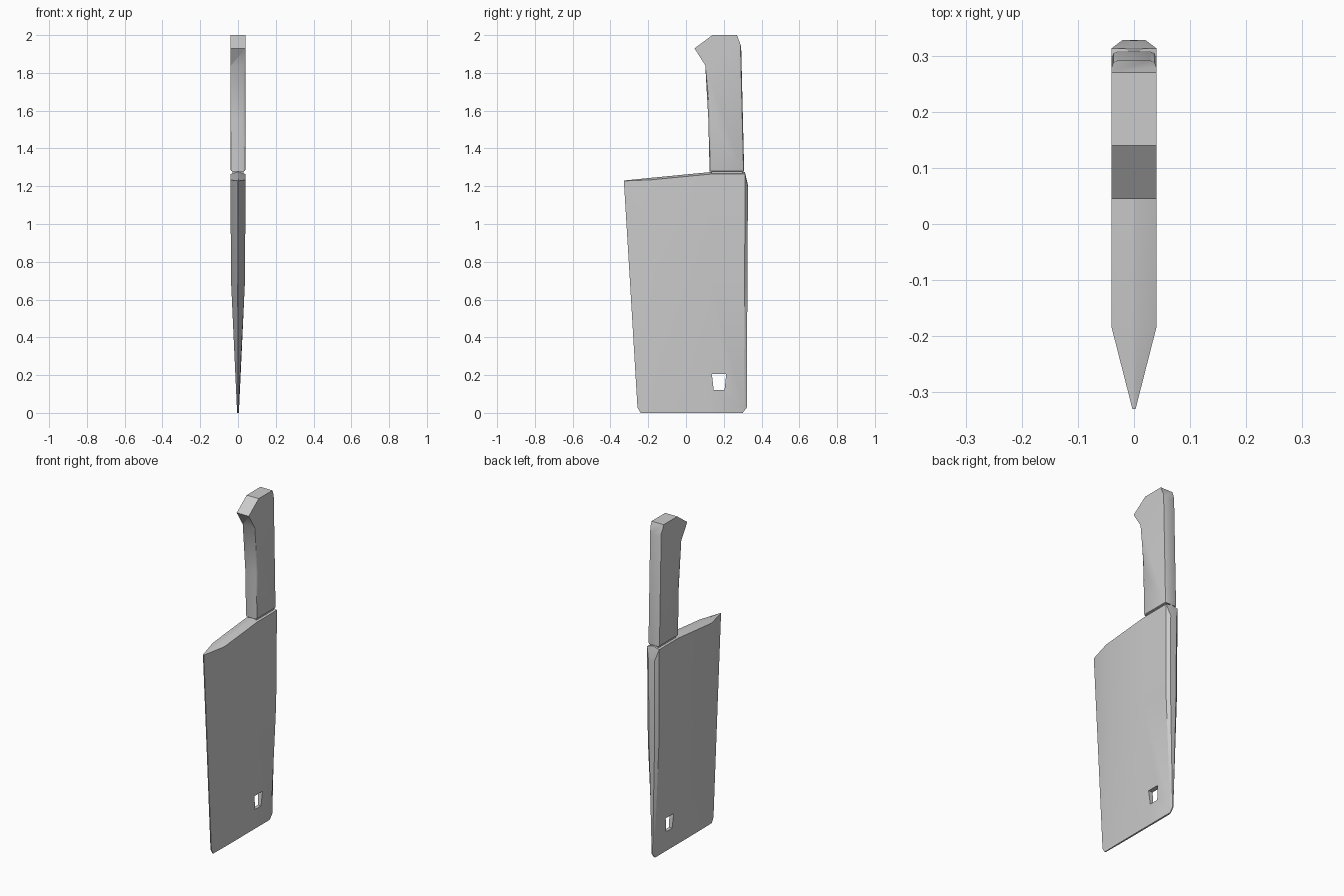
import bpy, bmesh

if "Cube" in bpy.data.objects:
    bpy.data.objects.remove(bpy.data.objects["Cube"])


def finish(name, bm):
    bmesh.ops.recalc_face_normals(bm, faces=bm.faces[:])
    mesh = bpy.data.meshes.new(name)
    bm.to_mesh(mesh)
    bm.free()
    obj = bpy.data.objects.new(name, mesh)
    bpy.context.collection.objects.link(obj)
    return obj


def slab(bm, profile, half):
    """Extrude a (y, z) outline symmetrically along x."""
    face = bm.faces.new([bm.verts.new((-half, y, z)) for y, z in profile])
    new = bmesh.ops.extrude_face_region(bm, geom=[face])["geom"]
    bmesh.ops.translate(bm, vec=(2 * half, 0, 0),
                        verts=[v for v in new if isinstance(v, bmesh.types.BMVert)])


def smooth(obj, angle):
    bpy.ops.object.select_all(action='DESELECT')
    obj.select_set(True)
    bpy.context.view_layer.objects.active = obj
    bpy.ops.object.shade_smooth_by_angle(angle=angle)


# Blade: rings from tip to heel; edge y, back y, half thickness, heights per column
rows = [
    (-0.240, 0.300, 0.005, [0.0] * 5),
    (-0.257, 0.322, 0.006, [0.028] * 5),
    (-0.297, 0.325, 0.037, [0.70] * 5),
    (-0.329, 0.328, 0.040, [1.228, 1.234, 1.264, 1.264, 1.195]),
    (-0.330, 0.327, 0.003, [1.230, 1.2445, 1.275, 1.275, 1.21]),
]
bm = bmesh.new()
rings = []
for edge, back, t, zs in rows:
    ys = [edge, edge + 0.145, 0.13, back - 0.015, back]
    xs = [min(0.003, t * 0.6), t, t, t, max(t * 0.5, 0.003)]
    pts = list(zip(xs, ys, zs))
    pts += [(-x, y, z) for x, y, z in reversed(pts)]
    rings.append([bm.verts.new(p) for p in pts])
for a, b in zip(rings, rings[1:]):
    for i in range(10):
        j = (i + 1) % 10
        bm.faces.new((a[i], a[j], b[j], b[i]))
for ring in (rings[0], rings[-1]):
    for i in range(4):
        bm.faces.new((ring[i], ring[i + 1], ring[8 - i], ring[9 - i]))
blade = finish("blade", bm)

# Hanging hole through the blade
bm = bmesh.new()
slab(bm, [(0.147, 0.12), (0.204, 0.12), (0.213, 0.205), (0.137, 0.205)], 0.1)
cutter = finish("hole_cutter", bm)
cutter.hide_render = True
cut = blade.modifiers.new("hole", 'BOOLEAN')
cut.object = cutter
cut.operation = 'DIFFERENCE'
cut.solver = 'EXACT'
bpy.context.view_layer.objects.active = blade
bpy.ops.object.modifier_apply(modifier=cut.name)
bpy.data.objects.remove(cutter)
smooth(blade, 0.5)

# Neck joining blade and handle
bm = bmesh.new()
slab(bm, [(0.135, 1.25), (0.30, 1.25), (0.30, 1.30), (0.135, 1.30)], 0.028)
finish("neck", bm)

# Handle with hooked end, chamfered along the back and the foot
outline = [(0.125, 1.278), (0.308, 1.278), (0.292, 1.94), (0.27, 2.0),
           (0.14, 2.0), (0.045, 1.93), (0.102, 1.84), (0.118, 1.56)]
bm = bmesh.new()
slab(bm, outline, 0.04)
soft = [e for e in bm.edges
        if abs(e.verts[0].co.x - e.verts[1].co.x) < 1e-5
        and (all(v.co.y > 0.28 for v in e.verts)
             or all(v.co.z < 1.9 for v in e.verts))]
bmesh.ops.bevel(bm, geom=soft, offset=0.012, segments=2, profile=0.5,
                affect='EDGES', clamp_overlap=True)
handle = finish("handle", bm)
smooth(handle, 0.6)
